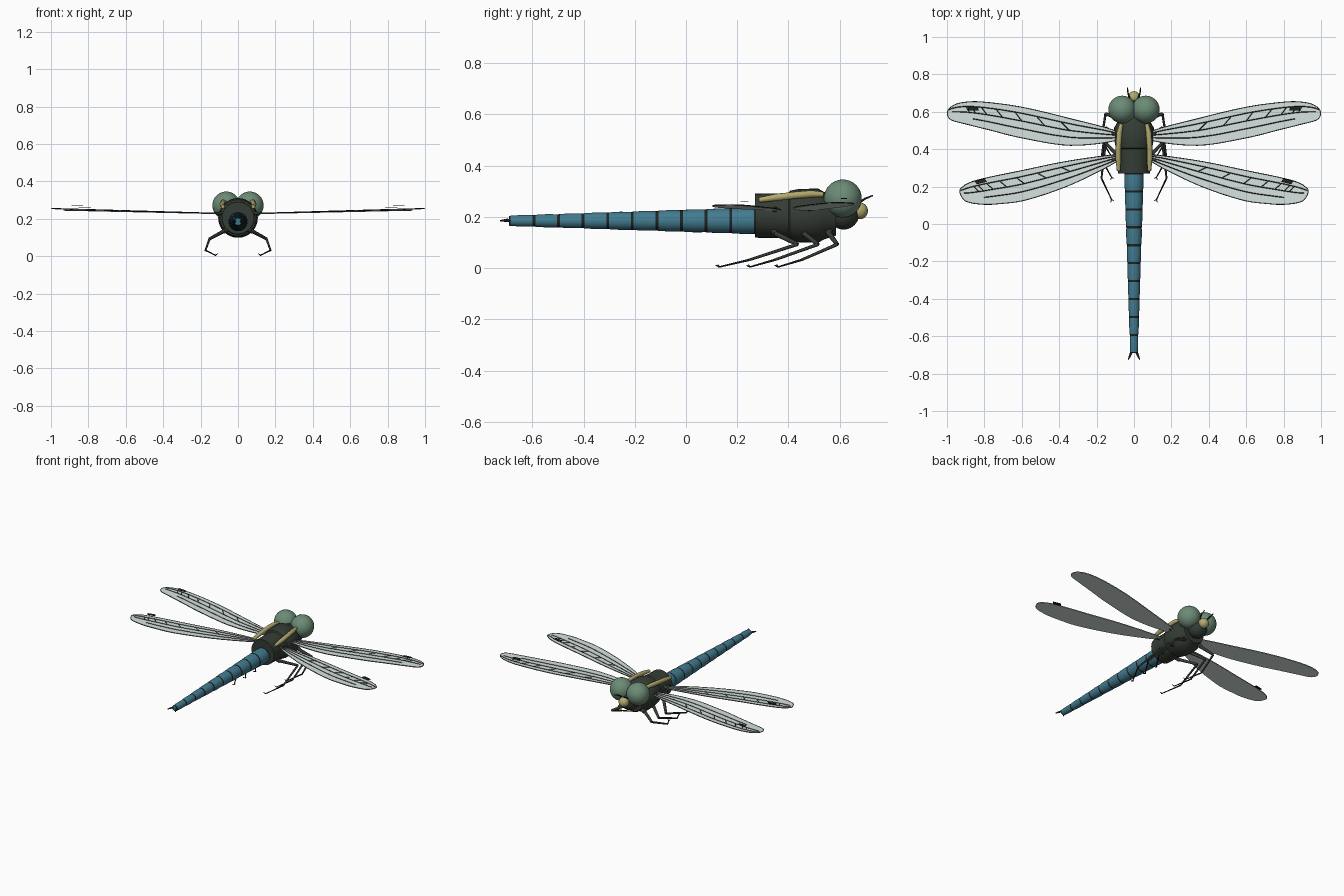
import bpy, bmesh, math
from mathutils import Vector

if "Cube" in bpy.data.objects:
    bpy.data.objects.remove(bpy.data.objects["Cube"])


def material(name, rgb):
    m = bpy.data.materials.new(name)
    m.diffuse_color = (*rgb, 1)
    m.use_nodes = True
    m.node_tree.nodes["Principled BSDF"].inputs["Base Color"].default_value = m.diffuse_color
    return m


EYE = material("sage green", (0.15, 0.26, 0.18))
BLUE = material("teal blue", (0.055, 0.20, 0.28))
BODY = material("dark olive", (0.035, 0.045, 0.035))
DARK = material("near black", (0.014, 0.016, 0.014))
GOLD = material("dull yellow", (0.45, 0.40, 0.16))
WING = material("pale wing", (0.68, 0.77, 0.75))


def mesh_object(name, bm, mats, smooth=True):
    bmesh.ops.recalc_face_normals(bm, faces=bm.faces)
    me = bpy.data.meshes.new(name)
    bm.to_mesh(me)
    bm.free()
    ob = bpy.data.objects.new(name, me)
    bpy.context.collection.objects.link(ob)
    for m in mats:
        me.materials.append(m)
    if smooth:
        activate(ob)
        bpy.ops.object.shade_smooth_by_angle(angle=math.radians(35))
    return ob


def activate(ob):
    bpy.ops.object.select_all(action='DESELECT')
    ob.select_set(True)
    bpy.context.view_layer.objects.active = ob


def lathe(name, profile, zc, mats, n=28):
    """Surface turned about the y axis; profile rows are (y, radius, material)."""
    bm = bmesh.new()
    rings = []
    for y, r, _ in profile:
        rings.append([bm.verts.new((r * math.cos(a), y, zc + r * math.sin(a)))
                      for a in (2 * math.pi * k / n for k in range(n))])
    for (a, b), row in zip(zip(rings, rings[1:]), profile):
        for k in range(n):
            f = bm.faces.new((a[k], a[(k + 1) % n], b[(k + 1) % n], b[k]))
            f.material_index = row[2]
    bm.faces.new(rings[0])
    bm.faces.new(rings[-1])
    return mesh_object(name, bm, mats)


def ball(name, loc, radius, mat):
    bm = bmesh.new()
    bmesh.ops.create_uvsphere(bm, u_segments=32, v_segments=20, radius=radius)
    bmesh.ops.translate(bm, verts=bm.verts, vec=loc)
    return mesh_object(name, bm, [mat])


def tubes(name, paths, radius, mat, res=2):
    """Round rods; each path is a list of (point, radius factor)."""
    cu = bpy.data.curves.new(name, 'CURVE')
    cu.dimensions = '3D'
    cu.bevel_depth = radius
    cu.bevel_resolution = res
    cu.use_fill_caps = True
    for path in paths:
        sp = cu.splines.new('POLY')
        sp.points.add(len(path) - 1)
        for p, (co, f) in zip(sp.points, path):
            p.co = (*co, 1)
            p.radius = f
    cu.materials.append(mat)
    ob = bpy.data.objects.new(name, cu)
    bpy.context.collection.objects.link(ob)
    activate(ob)
    bpy.ops.object.convert(target='MESH')
    bpy.ops.object.shade_smooth_by_angle(angle=math.radians(50))
    return ob


def smooth_ring(pts, n):
    """Closed Catmull-Rom curve through 2D points."""
    out, c = [], len(pts)
    P = [Vector(p) for p in pts]
    for i in range(c):
        a, b, d, e = P[i - 1], P[i], P[(i + 1) % c], P[(i + 2) % c]
        for k in range(n):
            t = k / n
            out.append(0.5 * (2 * b + (d - a) * t + (2 * a - 5 * b + 4 * d - e) * t * t
                              + (3 * b - a - 3 * d + e) * t ** 3))
    return out


# Thorax: stepped turned body
lathe("thorax", [(0.27, 0.086, 0), (0.40, 0.088, 0), (0.405, 0.097, 0), (0.44, 0.104, 0),
                 (0.515, 0.106, 0), (0.54, 0.092, 0), (0.585, 0.078, 0)], 0.205, [BODY], 32)

# Abdomen: ten tapering, slightly swollen segments with dark joints
rows, SEG = [], 10
step = 0.96 / SEG
for i in range(SEG):
    y0 = -0.69 + i * step
    r0, r1 = (0.019 + 0.032 * t / SEG for t in (i, i + 1))
    rows += [(y0, r0, 1), (y0 + 0.006, r0 + 0.001, 0),
             (y0 + step * 0.5, (r0 + r1) / 2 + 0.002, 0), (y0 + step - 0.005, r1, 1)]
rows.append((0.275, 0.05, 1))
lathe("abdomen", rows, 0.185, [BLUE, DARK], 24)

# Head
ball("head", (0, 0.615, 0.212), 0.061, BODY)
ball("face", (0, 0.677, 0.224), 0.033, GOLD)
for s, side in ((1, "right"), (-1, "left")):
    ball("eye_" + side, (s * 0.063, 0.612, 0.272), 0.074, EYE)

# Small paired rods
both = (1, -1)
tubes("antennae", [[((s * 0.022, 0.665, 0.25), 1), ((s * 0.032, 0.70, 0.272), 0.8),
                    ((s * 0.035, 0.73, 0.284), 0.5)] for s in both], 0.005, DARK)
tubes("tail_claspers", [[((s * 0.01, -0.675, 0.185), 1), ((s * 0.02, -0.70, 0.187), 0.9),
                         ((s * 0.03, -0.725, 0.185), 0.4)] for s in both], 0.007, DARK)
tubes("shoulder_stripes", [[((s * x, y, z), f) for x, y, z, f in
                            ((0.082, 0.285, 0.266, 0.7), (0.084, 0.35, 0.276, 1), (0.083, 0.42, 0.284, 1),
                             (0.078, 0.49, 0.290, 1), (0.068, 0.535, 0.288, 0.7))] for s in both],
      0.0145, GOLD, 3)

# Legs: hip, knee, ankle and foot positions along y
femora, shins, feet = [], [], []
for hip, knee, ankle, toe in ((0.34, 0.435, 0.245, 0.13), (0.455, 0.515, 0.345, 0.25),
                              (0.555, 0.59, 0.45, 0.36)):
    for s in both:
        h, k = (s * 0.065, hip, 0.14), (s * 0.152, knee, 0.093)
        a, t = (s * 0.174, ankle, 0.032), (s * 0.12, toe, 0.005)
        femora.append([(h, 1.2), (k, 0.9)])
        shins.append([(k, 1), (a, 0.75)])
        feet.append([(a, 1), (t, 0.7), ((s * 0.108, toe - 0.006, 0.014), 0.4)])
        feet.append([(t, 0.7), ((s * 0.125, toe - 0.014, 0.011), 0.4)])
tubes("upper_legs", femora, 0.009, BODY)
tubes("lower_legs", shins, 0.0068, BODY)
tubes("feet", feet, 0.0046, DARK)

# Hips and wing roots
tubes("hip_joints", [[((s * 0.045, y, 0.15), 1), ((s * 0.078, y + 0.01, 0.132), 0.8)]
                     for s in both for y in (0.34, 0.455, 0.555)], 0.015, BODY)
tubes("wing_roots", [[((s * 0.07, y, 0.228), 1), ((s * 0.12, y + d, 0.231), 0.4)]
                     for s in both for y, d in ((0.475, 0.01), (0.35, -0.01))], 0.013, BODY)

# Wings: outline runs from the root along the front edge to the tip and back
FORE = [(0.09, 0.495), (0.35, 0.566), (0.60, 0.625), (0.80, 0.652), (0.90, 0.652), (0.965, 0.635),
        (0.997, 0.60),
        (0.98, 0.558), (0.89, 0.532), (0.77, 0.502), (0.60, 0.460), (0.34, 0.420), (0.09, 0.448)]
HIND = [(0.09, 0.370), (0.35, 0.337), (0.60, 0.286), (0.78, 0.249), (0.87, 0.225), (0.915, 0.20),
        (0.932, 0.172),
        (0.90, 0.122), (0.81, 0.105), (0.72, 0.108), (0.57, 0.130), (0.33, 0.213), (0.09, 0.335)]
N = 6
for wing, pts, rise, spot in (("fore_wing", FORE, 0.029, (0.86, 0.617, 0.272, 0.08)),
                              ("hind_wing", HIND, 0.022, (0.82, 0.228, 0.262, -0.20))):
    ring = smooth_ring(pts, N)
    half = 6 * N

    def rib(u, f):
        """Point at station u (0 root, 1 tip), fraction f from front to rear edge."""
        i = round(u * half)
        return ring[i].lerp(ring[2 * half - i], f)

    for s, side in ((1, "right"), (-1, "left")):
        def place(p, lift=0.0):
            return (s * p.x, p.y, 0.225 + rise * p.x + lift)

        # membrane
        bm = bmesh.new()
        lo = [bm.verts.new(place(p, -0.002)) for p in ring]
        hi = [bm.verts.new(place(p, 0.002)) for p in ring]
        bm.faces.new(lo)
        bm.faces.new(hi)
        for k in range(len(ring)):
            j = (k + 1) % len(ring)
            bm.faces.new((lo[k], lo[j], hi[j], hi[k]))
        mesh_object(f"{wing}_{side}", bm, [WING], False)

        # rim, long veins and short cross veins on the upper side
        rim = [(place(p, 0.002), 0.75) for p in ring]
        paths = [rim + rim[:1]]
        for f, end in ((0.2, 0.93), (0.45, 0.82), (0.7, 0.6)):
            paths.append([(place(rib(end * k / 20, f), 0.002), 1) for k in range(21)])
        for k in range(7):
            u = 0.2 + 0.08 * k
            paths.append([(place(rib(u, 0.2), 0.002), 0.9), (place(rib(u - 0.03, 0.45), 0.002), 0.9)])
        tubes(f"{wing}_veins_{side}", paths, 0.0023, DARK, 0)

        # dark spot plate near the tip
        x, y, z, ang = spot
        bm = bmesh.new()
        quad = []
        for dx, dy in ((-0.032, -0.009), (0.024, -0.011), (0.032, 0.009), (-0.024, 0.011)):
            quad.append((s * (x + dx * math.cos(ang) - dy * math.sin(ang)),
                         y + dx * math.sin(ang) + dy * math.cos(ang)))
        lo, hi = ([bm.verts.new((*q, z + h)) for q in quad] for h in (-0.0012, 0.0012))
        bm.faces.new(lo)
        bm.faces.new(hi)
        for k in range(4):
            bm.faces.new((lo[k], lo[k - 1], hi[k - 1], hi[k]))
        mesh_object(f"{wing}_spot_{side}", bm, [DARK], False)
